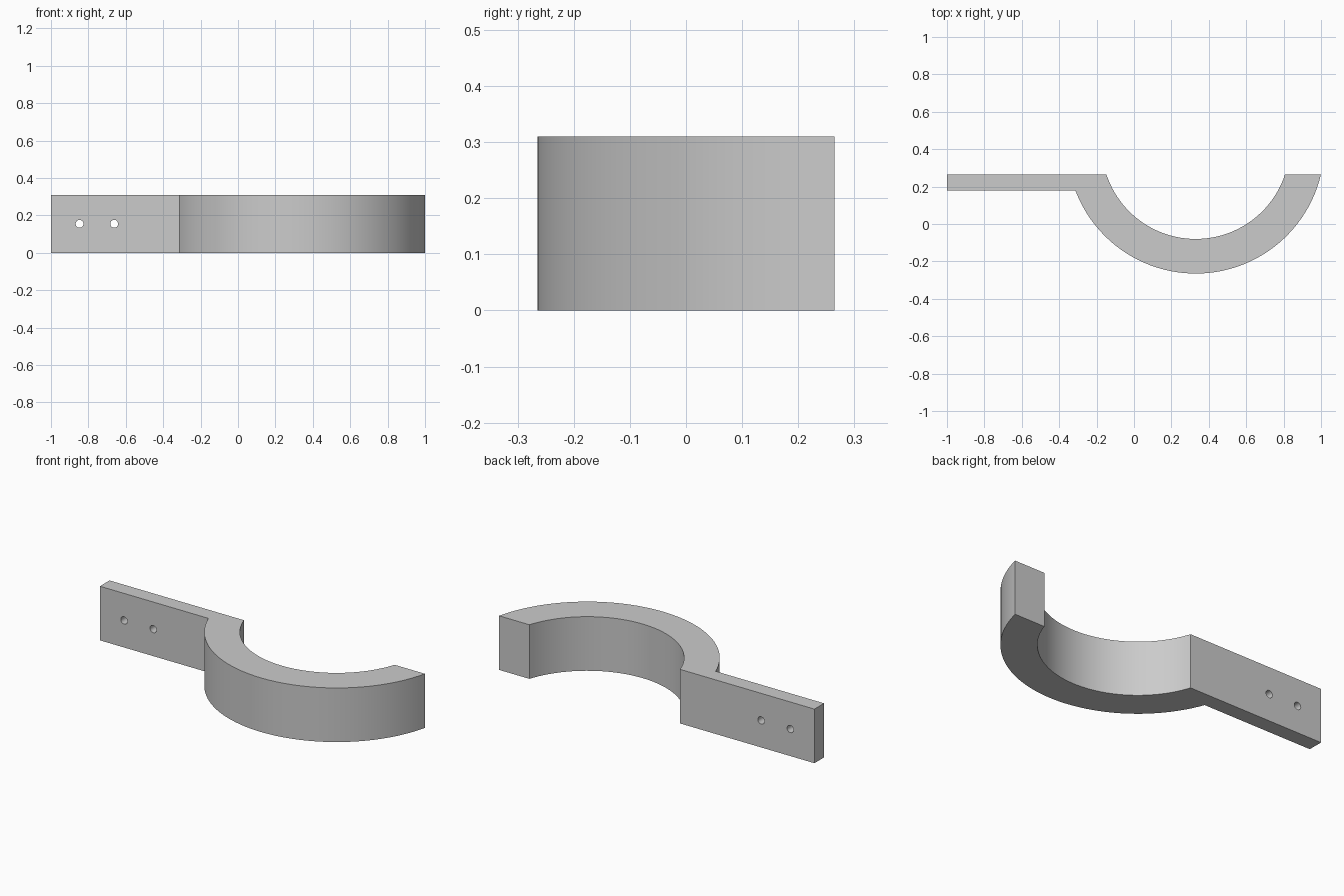
import bpy, bmesh, math
from mathutils import Matrix

cube = bpy.data.objects.get("Cube")
if cube:
    bpy.data.objects.remove(cube, do_unlink=True)

HEIGHT = 0.31
BACK = 0.265            # flat rear plane
ARM_FRONT = 0.178       # front plane of the mounting arm
CX, CY = 0.33, 0.423    # arc centre
R_OUT, R_IN = 0.688, 0.503
STEPS = 48

grey = bpy.data.materials.new("light grey")
grey.use_nodes = True
colour = (0.6, 0.6, 0.6, 1)
grey.diffuse_color = colour
grey.node_tree.nodes["Principled BSDF"].inputs["Base Color"].default_value = colour


def make_object(name, bm):
    mesh = bpy.data.meshes.new(name)
    bm.to_mesh(mesh)
    bm.free()
    obj = bpy.data.objects.new(name, mesh)
    bpy.context.collection.objects.link(obj)
    return obj


def arc(radius, y_left, y_right):
    """Points from the left end to the right end, passing through the front."""
    a = math.pi + math.asin((CY - y_left) / radius)
    b = 2 * math.pi - math.asin((CY - y_right) / radius)
    angles = [a + (b - a) * i / STEPS for i in range(STEPS + 1)]
    return [(CX + radius * math.cos(t), CY + radius * math.sin(t)) for t in angles]


# Bracket: flat arm and curved cradle as one extruded outline
outline = [(-1, BACK), (-1, ARM_FRONT)]
outline += arc(R_OUT, ARM_FRONT, BACK)
outline += reversed(arc(R_IN, BACK, BACK))
bm = bmesh.new()
base = bm.faces.new([bm.verts.new((x, y, 0)) for x, y in outline])
top = bmesh.ops.extrude_face_region(bm, geom=[base])["geom"]
bmesh.ops.translate(bm, vec=(0, 0, HEIGHT),
                    verts=[v for v in top if isinstance(v, bmesh.types.BMVert)])
bmesh.ops.recalc_face_normals(bm, faces=bm.faces)
bracket = make_object("cradle_bracket", bm)
bracket.data.materials.append(grey)

# Two screw holes through the arm
bm = bmesh.new()
for x in (-0.847, -0.662):
    place = Matrix.Translation((x, 0.22, HEIGHT / 2)) @ Matrix.Rotation(math.pi / 2, 4, "X")
    bmesh.ops.create_cone(bm, cap_ends=True, segments=24, radius1=0.021,
                          radius2=0.021, depth=0.3, matrix=place)
cutter = make_object("screw_hole_cutter", bm)
cutter.data.materials.append(grey)
cutter.hide_render = True
cutter.hide_viewport = True
holes = bracket.modifiers.new("screw_holes", "BOOLEAN")
holes.operation = "DIFFERENCE"
holes.solver = "EXACT"
holes.object = cutter

# Bake the holes, drop the cutter, then smooth the curved walls
bpy.context.view_layer.objects.active = bracket
bracket.select_set(True)
bpy.ops.object.modifier_apply(modifier=holes.name)
bpy.data.objects.remove(cutter, do_unlink=True)
bpy.ops.object.shade_smooth_by_angle(angle=math.radians(30))
